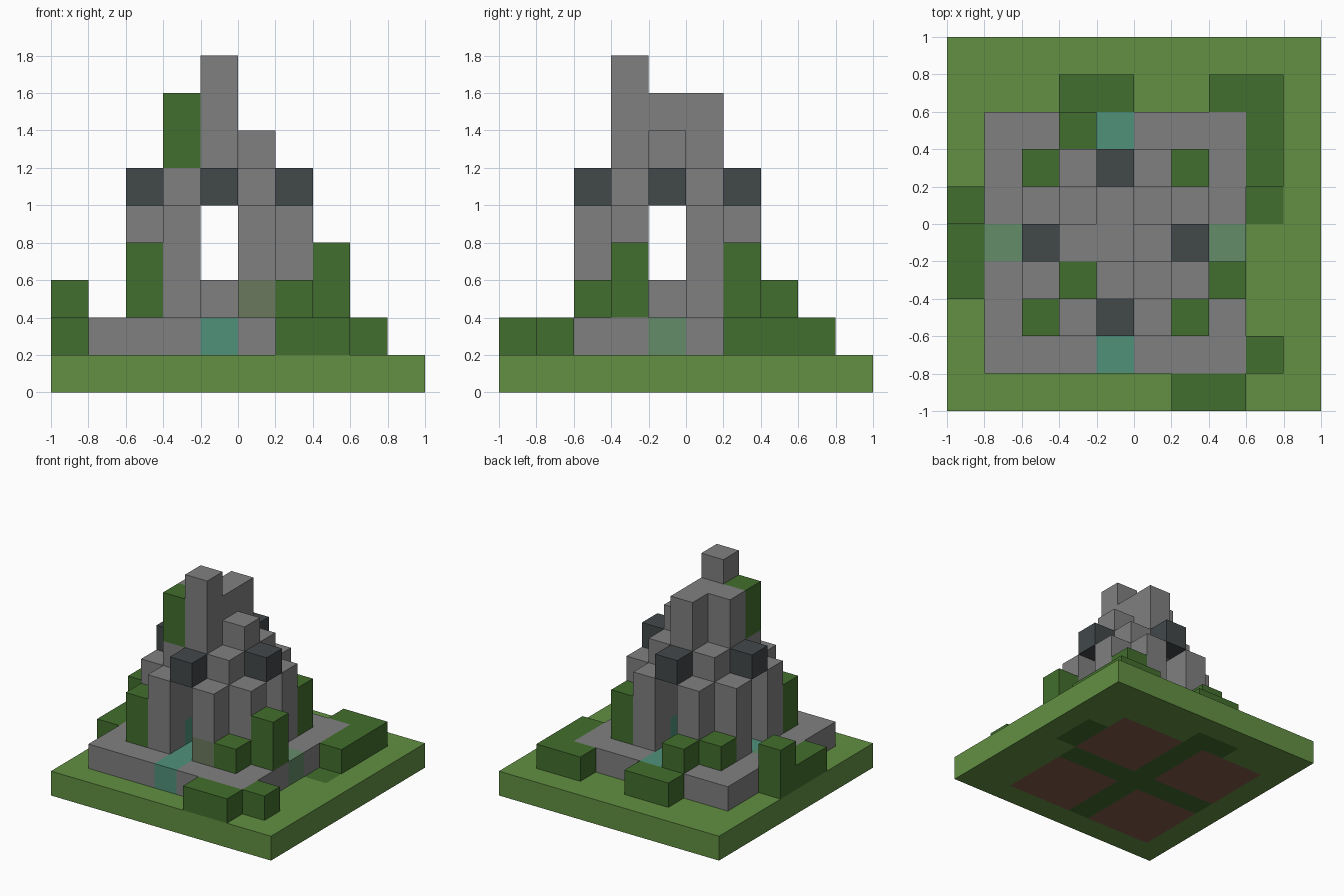
import bpy
import bmesh

cube = bpy.data.objects.get("Cube")
if cube:
    bpy.data.objects.remove(cube)

CELL = 0.2


def linear(c):
    c /= 255
    return c / 12.92 if c <= 0.04045 else ((c + 0.055) / 1.055) ** 2.4


def material(name, *rgb):
    colour = (*[linear(c) for c in rgb], 1)
    m = bpy.data.materials.new(name)
    m.use_nodes = True
    m.diffuse_color = colour
    bsdf = next(n for n in m.node_tree.nodes if n.type == "BSDF_PRINCIPLED")
    bsdf.inputs["Base Color"].default_value = colour
    bsdf.inputs["Roughness"].default_value = 0.9
    return m


grass = material("grass green", 98, 144, 66)
leaf = material("leaf green", 66, 110, 45)
stone = material("stone grey", 128, 128, 128)
slate = material("dark slate", 66, 72, 74)
water = material("water teal", 80, 145, 122)
mossy_water = material("mossy water", 100, 140, 105)
mossy_stone = material("mossy stone", 107, 120, 95)
soil = material("soil brown", 130, 92, 76)


def finish(name, bm, mats):
    mesh = bpy.data.meshes.new(name)
    bm.to_mesh(mesh)
    bm.free()
    for m in mats:
        mesh.materials.append(m)
    obj = bpy.data.objects.new(name, mesh)
    bpy.context.collection.objects.link(obj)
    return obj


def block(name, mat, x, y, bottom, top, wide=1, deep=1):
    """Box whose low corner is at grid cell (x, y), in cell units."""
    bm = bmesh.new()
    bmesh.ops.create_cube(bm, size=1)
    for v in bm.verts:
        v.co.x = (x - 5 + (v.co.x + 0.5) * wide) * CELL
        v.co.y = (y - 5 + (v.co.y + 0.5) * deep) * CELL
        v.co.z = (bottom + (v.co.z + 0.5) * (top - bottom)) * CELL
    return finish(name, bm, [mat])


def turns(dx, dy):
    """The four cells found by turning an offset about the middle cell (4, 4)."""
    for _ in range(4):
        yield 4 + dx, 4 + dy
        dx, dy = -dy, dx


# Bushes: x, y, bottom, top, wide, deep
bushes = [
    (6, 0, 1, 2, 2, 1), (8, 1, 1, 2, 1, 1),
    (0, 3, 1, 2, 1, 2), (0, 5, 1, 3, 1, 1),
    (3, 8, 1, 2, 2, 1), (7, 8, 1, 2, 2, 1), (8, 6, 1, 2, 1, 2),
    (2, 2, 2, 4, 1, 1), (6, 2, 2, 3, 1, 1),
    (6, 6, 2, 4, 1, 1), (2, 6, 2, 3, 1, 1),
    (7, 3, 2, 4, 1, 1), (3, 7, 2, 3, 1, 1),
    (3, 3, 6, 8, 1, 1),
]
for b in bushes:
    block("bush", leaf, *b)

# Ground slab, with soil and leaf patches underneath
bm = bmesh.new()
bmesh.ops.create_grid(bm, x_segments=10, y_segments=10, size=1)
extruded = bmesh.ops.extrude_face_region(bm, geom=bm.faces[:])["geom"]
for v in extruded:
    if isinstance(v, bmesh.types.BMVert):
        v.co.z = CELL
bmesh.ops.recalc_face_normals(bm, faces=bm.faces[:])
for f in bm.faces:
    c = f.calc_center_median()
    cx, cy = int((c.x + 1) / CELL), int((c.y + 1) / CELL)
    if abs(f.normal.z) < 0.5:
        continue
    if c.z > 0.1:
        f.material_index = 1 if (cx, cy) == (8, 5) else 0
    elif 1 <= cx <= 7 and 1 <= cy <= 7:
        f.material_index = 1 if 4 in (cx, cy) else 2
    elif (cx, cy) in ((3, 8), (4, 8), (8, 5), (8, 6)):
        f.material_index = 1
finish("ground", bm, [grass, leaf, soil])

# Plinth in four quarters, split by the water channels
for x in (1, 5):
    for y in (1, 5):
        block("plinth", stone, x, y, 1, 2, 3, 3)
for y in (1, 5):
    block("channel", water, 4, y, 1, 2, 1, 3)
for x, end in ((2, 1), (5, 7)):
    block("channel", water, x, 4, 1, 2, 2, 1)
    block("channel_end", mossy_water, end, 4, 1, 2)
block("pedestal", stone, 4, 4, 1, 3)

# Arch pillars, keystones and inner corner piers
for side in (-1, 1):
    for x, y in turns(side, -2):
        if (x, y) == (5, 2):
            block("mossy_pillar_foot", mossy_stone, x, y, 2, 3)
            block("pillar", stone, x, y, 3, 5)
        else:
            block("pillar", stone, x, y, 2, 5)
for x, y in turns(0, -2):
    block("keystone", slate, x, y, 5, 6)
for x, y in turns(1, 1):
    block("inner_water", water, x, y, 2, 3)
    block("inner_pier", stone, x, y, 3, 6)

# Broken spire above the vault
for x, y, top in ((4, 3, 9), (4, 4, 8), (4, 5, 8), (3, 4, 8), (5, 4, 7)):
    block("spire", stone, x, y, 5, top)
